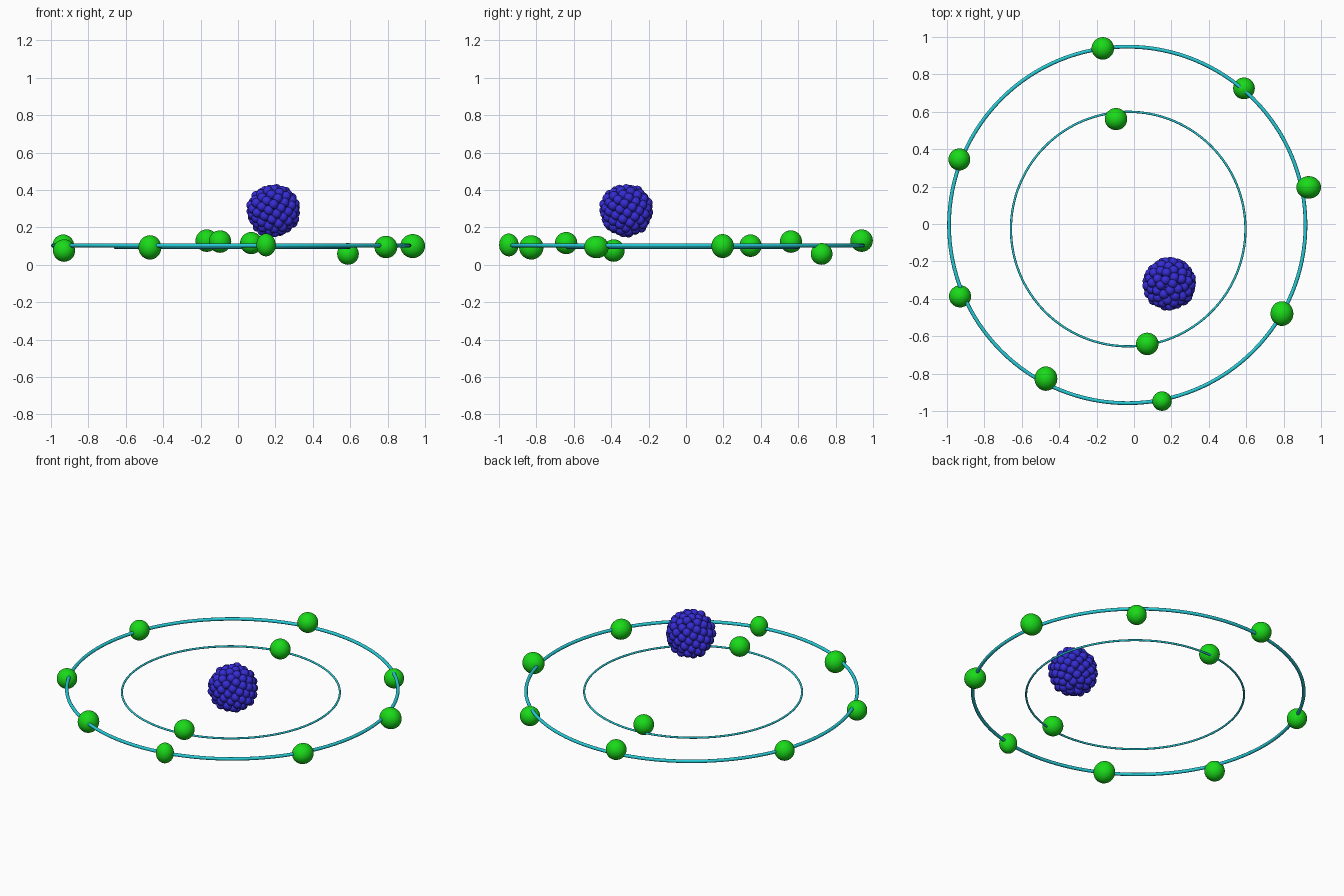
import bpy, math, random

if "Cube" in bpy.data.objects:
    bpy.data.objects.remove(bpy.data.objects["Cube"])

random.seed(4)

def material(name, rgb):
    m = bpy.data.materials.new(name)
    m.diffuse_color = (*rgb, 1)
    m.use_nodes = True
    m.node_tree.nodes["Principled BSDF"].inputs["Base Color"].default_value = m.diffuse_color
    return m

GREEN = material("green", (0.01, 0.7, 0.01))
BLUE = material("blue", (0.035, 0.025, 0.66))
TEAL = material("teal", (0.02, 0.6, 0.68))

def finish(name, mat):
    ob = bpy.context.object
    ob.name = name
    ob.data.materials.append(mat)
    bpy.ops.object.shade_smooth()
    return ob

def ring(name, centre, radius, tube):
    bpy.ops.mesh.primitive_torus_add(location=centre, major_radius=radius, minor_radius=tube,
                                     major_segments=128, minor_segments=12)
    return finish(name, TEAL)

def ball(name, centre, size, mat, segments=32, rings=16):
    bpy.ops.mesh.primitive_uv_sphere_add(segments=segments, ring_count=rings,
                                         radius=1, location=centre)
    ob = finish(name, mat)
    ob.scale = size
    return ob

# Orbit rings
ring("outer_orbit", (-0.036, -0.005, 0.103), 0.953, 0.010)
ring("inner_orbit", (-0.031, -0.027, 0.091), 0.627, 0.006)

# Electrons: position, then half-sizes
electrons = [
    (-0.167, 0.939, 0.129, 0.06, 0.06, 0.06),
    (0.588, 0.725, 0.058, 0.058, 0.058, 0.058),
    (-0.934, 0.345, 0.102, 0.058, 0.059, 0.06),
    (0.934, 0.196, 0.1, 0.066, 0.06, 0.064),
    (-0.93, -0.387, 0.076, 0.059, 0.059, 0.06),
    (0.791, -0.479, 0.095, 0.061, 0.066, 0.06),
    (-0.471, -0.827, 0.093, 0.061, 0.065, 0.065),
    (0.15, -0.947, 0.106, 0.052, 0.052, 0.061),
    (-0.096, 0.561, 0.124, 0.06, 0.059, 0.06),
    (0.071, -0.641, 0.116, 0.06, 0.06, 0.059),
]
for i, e in enumerate(electrons):
    ball(f"electron_{i + 1}", e[:3], e[3:], GREEN)

# Nucleus: small balls spread over two shells, slightly uneven outside
centre = (0.19, -0.319, 0.29)
golden = math.pi * (3 - math.sqrt(5))

def shell(name, count, radius, size, jitter):
    bpy.ops.mesh.primitive_uv_sphere_add(segments=16, ring_count=10, radius=size)
    first = finish(name, BLUE)
    for i in range(count):
        ob = first if i == 0 else first.copy()
        if i:
            bpy.context.collection.objects.link(ob)
        h = 1 - 2 * (i + 0.5) / count
        r = math.sqrt(1 - h * h)
        d = radius + random.uniform(-jitter, jitter)
        ob.name = f"{name}_{i + 1}"
        ob.location = (centre[0] + d * r * math.cos(golden * i),
                       centre[1] + d * r * math.sin(golden * i),
                       centre[2] + d * h)

shell("outer_nucleon", 100, 0.119, 0.026, 0.005)
shell("inner_nucleon", 60, 0.092, 0.025, 0.0)
